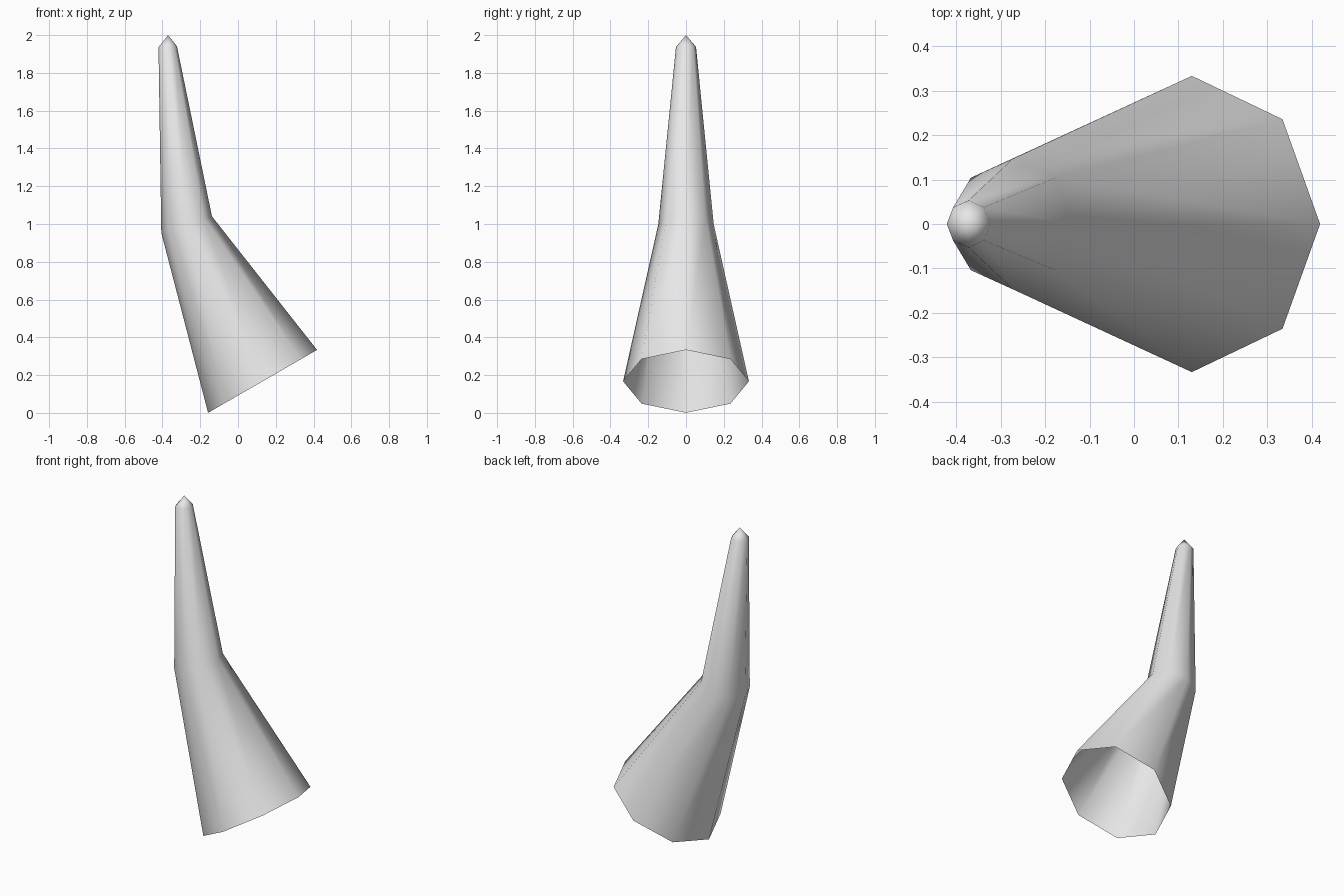
import bpy, bmesh
from math import cos, sin, radians, tau
from mathutils import Vector

cube = bpy.data.objects.get("Cube")
if cube:
    bpy.data.objects.remove(cube, do_unlink=True)

SIDES = 8

# Plain grey material
grey = bpy.data.materials.new("light grey")
grey.use_nodes = True
colour = (0.8, 0.8, 0.8, 1)
grey.diffuse_color = colour
grey.node_tree.nodes["Principled BSDF"].inputs["Base Color"].default_value = colour


def add_ring(bm, x, z, tilt, radius, depth):
    """Octagonal cross-section tilted about the y axis."""
    t = radians(tilt)
    across = Vector((cos(t), 0, sin(t))) * radius
    side = Vector((0, depth, 0))
    centre = Vector((x, 0, z))
    return [bm.verts.new(centre + across * cos(tau * i / SIDES) + side * sin(tau * i / SIDES))
            for i in range(SIDES)]


# Bent, tapering horn, open at the base: x, z, tilt, half width, half depth
bm = bmesh.new()
sections = [(0.13, 0.167, 30, 0.333, 0.333),
            (-0.272, 0.997, 18, 0.141, 0.147),
            (-0.372, 1.938, 3, 0.049, 0.053)]
rings = [add_ring(bm, *s) for s in sections]
tip = bm.verts.new((-0.37, 0, 2))

for low, high in zip(rings, rings[1:]):
    for i in range(SIDES):
        j = (i + 1) % SIDES
        bm.faces.new((low[i], low[j], high[j], high[i]))

# Pointed cap
for i in range(SIDES):
    bm.faces.new((rings[-1][i], rings[-1][(i + 1) % SIDES], tip))

for f in bm.faces:
    f.smooth = True

mesh = bpy.data.meshes.new("horn")
bm.to_mesh(mesh)
bm.free()
mesh.materials.append(grey)
horn = bpy.data.objects.new("horn", mesh)
bpy.context.collection.objects.link(horn)
